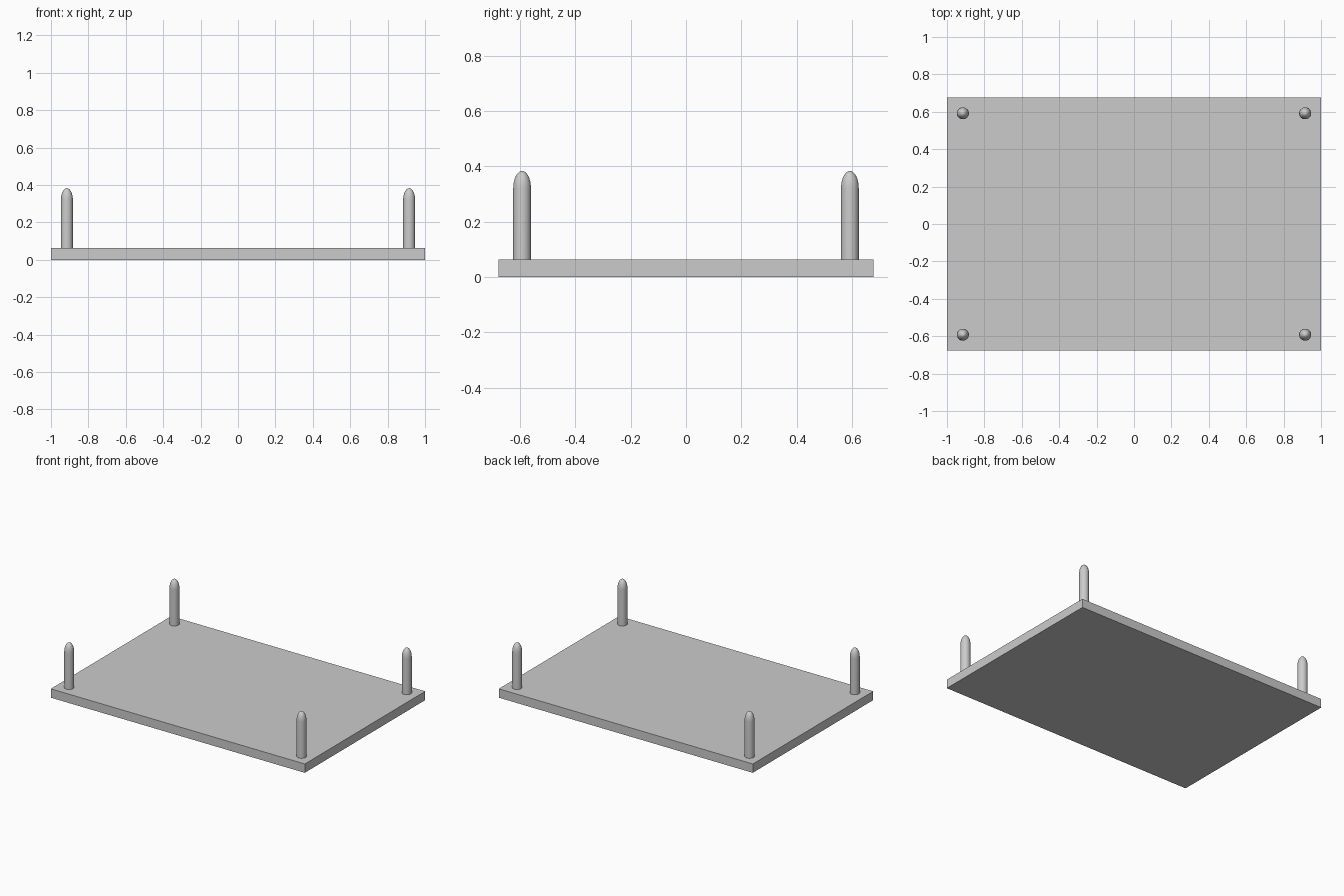
import bpy, bmesh, math

cube = bpy.data.objects.get("Cube")
if cube:
    bpy.data.objects.remove(cube, do_unlink=True)

grey = bpy.data.materials.new("plain grey")
grey.use_nodes = True
colour = (0.6, 0.6, 0.6, 1)
grey.diffuse_color = colour
grey.node_tree.nodes["Principled BSDF"].inputs["Base Color"].default_value = colour

WIDTH, DEPTH, THICK = 2.0, 1.354, 0.063
PEG_X, PEG_Y, RADIUS = 0.915, 0.592, 0.032
SHOULDER, TIP = 0.32, 0.383


def finish(bm, name):
    mesh = bpy.data.meshes.new(name)
    bmesh.ops.recalc_face_normals(bm, faces=bm.faces)
    bm.to_mesh(mesh)
    bm.free()
    mesh.materials.append(grey)
    obj = bpy.data.objects.new(name, mesh)
    bpy.context.collection.objects.link(obj)
    return obj


# Flat base plate
bm = bmesh.new()
bmesh.ops.create_cube(bm, size=1)
for v in bm.verts:
    v.co = (v.co.x * WIDTH, v.co.y * DEPTH, (v.co.z + 0.5) * THICK)
finish(bm, "base_plate")


# Round peg with a tall domed tip, turned from a profile
def peg(name, x, y):
    bm = bmesh.new()
    steps = 8
    profile = [(0, THICK / 2), (RADIUS, THICK / 2)]
    for i in range(steps + 1):
        a = math.pi / 2 * i / steps
        profile.append((RADIUS * math.cos(a), SHOULDER + (TIP - SHOULDER) * math.sin(a)))
    verts = [bm.verts.new((r, 0, z)) for r, z in profile]
    edges = [bm.edges.new(pair) for pair in zip(verts, verts[1:])]
    bmesh.ops.spin(bm, geom=verts + edges, cent=(0, 0, 0), axis=(0, 0, 1),
                   angle=math.tau, steps=32, use_merge=True)
    bmesh.ops.remove_doubles(bm, verts=bm.verts, dist=0.0001)
    obj = finish(bm, name)
    obj.location = (x, y, 0)
    bpy.ops.object.select_all(action="DESELECT")
    obj.select_set(True)
    bpy.context.view_layer.objects.active = obj
    bpy.ops.object.shade_smooth_by_angle(angle=math.radians(40))


for side, sx in (("left", 1), ("right", -1)):
    for end, sy in (("front", -1), ("back", 1)):
        peg(f"{end}_{side}_peg", sx * PEG_X, sy * PEG_Y)
